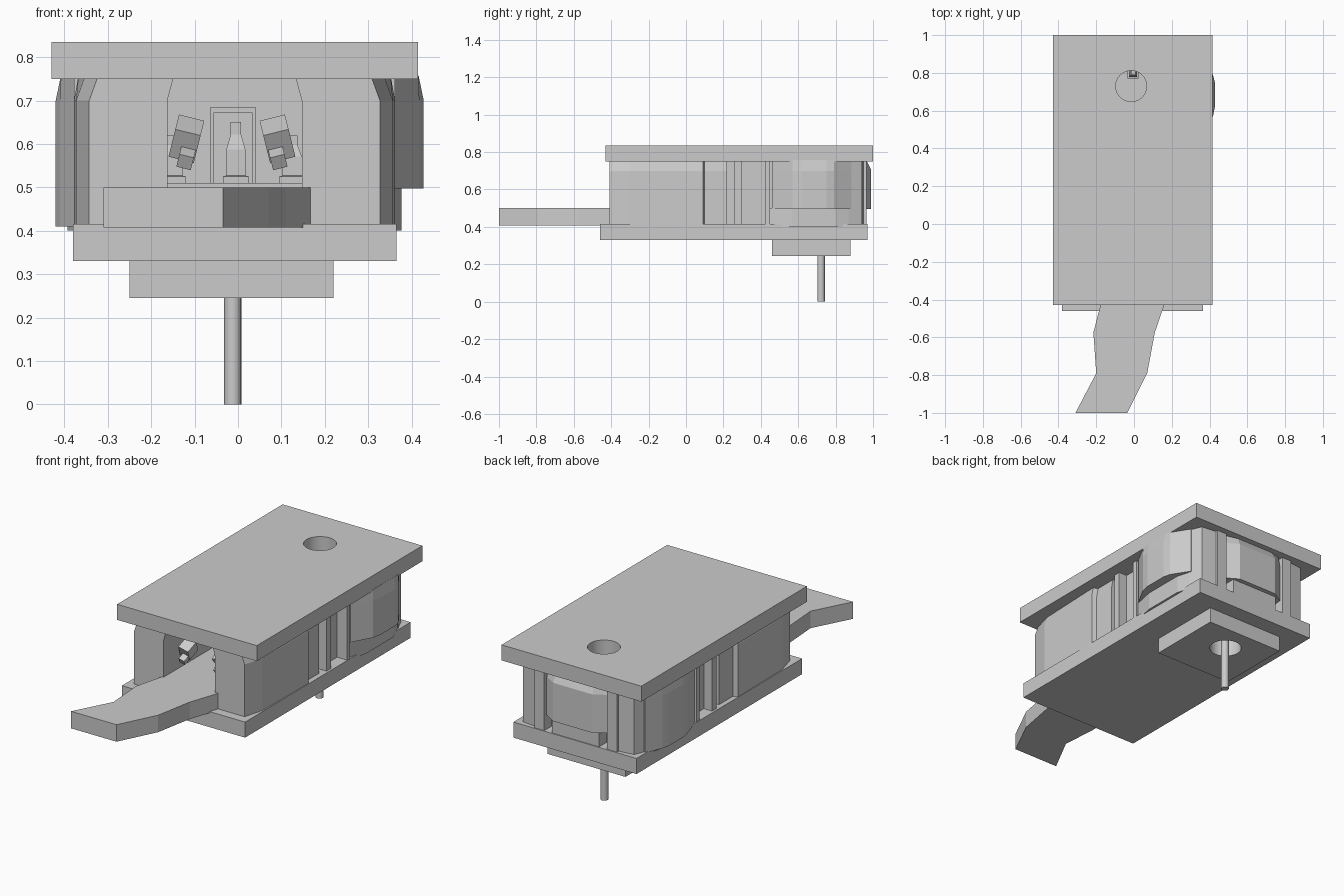
import bpy, bmesh
from mathutils import Vector, Matrix
from math import radians

if "Cube" in bpy.data.objects:
    bpy.data.objects.remove(bpy.data.objects["Cube"])

CX = -0.008  # symmetry axis of the building


def mesh_object(name, bm):
    bmesh.ops.recalc_face_normals(bm, faces=bm.faces)
    me = bpy.data.meshes.new(name)
    bm.to_mesh(me)
    bm.free()
    ob = bpy.data.objects.new(name, me)
    bpy.context.collection.objects.link(ob)
    return ob


def loft(name, rings):
    """Stack of (outline, z) rings joined into a closed solid."""
    bm = bmesh.new()
    loops = [[bm.verts.new((x, y, z)) for x, y in pts] for pts, z in rings]
    n = len(loops[0])
    for a, b in zip(loops, loops[1:]):
        for i in range(n):
            j = (i + 1) % n
            bm.faces.new((a[i], a[j], b[j], b[i]))
    bm.faces.new(loops[0][::-1])
    bm.faces.new(loops[-1])
    return mesh_object(name, bm)


def prism(name, pts, z0, z1):
    return loft(name, [(pts, z0), (pts, z1)])


def box(name, x0, x1, y0, y1, z0, z1):
    return prism(name, [(x0, y0), (x1, y0), (x1, y1), (x0, y1)], z0, z1)


def cylinder(name, x, y, r, z0, z1, n=24, r2=None):
    bm = bmesh.new()
    bmesh.ops.create_cone(bm, cap_ends=True, segments=n, radius1=r,
                          radius2=r if r2 is None else r2, depth=z1 - z0,
                          matrix=Matrix.Translation((x, y, (z0 + z1) / 2)))
    ob = mesh_object(name, bm)
    bpy.context.view_layer.objects.active = ob
    ob.select_set(True)
    bpy.ops.object.shade_smooth_by_angle(angle=radians(35))
    ob.select_set(False)
    return ob


def drill(ob, cutter):
    m = ob.modifiers.new("hole", 'BOOLEAN')
    m.operation = 'DIFFERENCE'
    m.solver = 'EXACT'
    m.object = cutter
    cutter.hide_render = True
    cutter.display_type = 'WIRE'


def side(pts, s):
    return [(CX + s * x, y) for x, y in pts]


# Plates: roof, floor and lower landing block
roof = box("roof", -0.43, 0.415, -0.43, 1.0, 0.75, 0.835)
floor = box("floor_plate", -0.38, 0.365, -0.46, 0.97, 0.33, 0.415)
base = box("base_block", -0.25, 0.22, 0.46, 0.88, 0.245, 0.33)
drill(roof, cylinder("roof_hole_cutter", -0.015, 0.73, 0.082, 0.7, 0.9, 32))
low = cylinder("base_hole_cutter", -0.015, 0.722, 0.082, 0.2, 0.4, 32)
drill(base, low)
drill(floor, low)

# Support pole
cylinder("pole", -0.012, 0.722, 0.02, 0.0, 0.405, 16)

# Bent entrance ramp running into the hall
prism("entrance_ramp", [(-0.31, -1), (-0.035, -1), (0.07, -0.79), (0.11, -0.575),
                        (0.17, -0.40), (0.15, 0.45), (-0.16, 0.45), (-0.17, -0.40),
                        (-0.215, -0.575), (-0.2, -0.79)], 0.407, 0.5)

# Chamber floor
prism("chamber_floor", side([(-0.2, 0.4), (0.2, 0.4), (0.32, 0.55), (0.32, 0.8),
                             (0.2, 0.9), (-0.2, 0.9), (-0.32, 0.8), (-0.32, 0.55)], 1), 0.41, 0.51)

# Mirrored side structures
for s, tag in ((-1, "left"), (1, "right")):
    # front wall block with bevelled outer corner and tapered top
    low_pts = [(0.155, -0.41), (0.335, -0.41), (0.365, -0.30), (0.37, 0.09),
               (0.345, 0.10), (0.345, 0.22), (0.155, 0.22)]
    top_pts = [(0.14, -0.41), (0.315, -0.41), (0.345, -0.30), (0.36, 0.09),
               (0.335, 0.10), (0.335, 0.22), (0.14, 0.22)]
    loft(tag + "_front_wall", [(side(low_pts, s), 0.41), (side(low_pts, s), 0.7),
                               (side(top_pts, s), 0.755)])
    # recessed wall and pilasters
    prism(tag + "_recess_wall", side([(0.27, 0.2), (0.31, 0.2), (0.31, 0.48), (0.27, 0.48)], s), 0.41, 0.755)
    prism(tag + "_pilaster", side([(0.30, 0.26), (0.36, 0.26), (0.36, 0.30), (0.30, 0.30)], s), 0.41, 0.755)
    prism(tag + "_pillar", side([(0.28, 0.425), (0.37, 0.425), (0.37, 0.45), (0.28, 0.45)], s), 0.41, 0.755)
    # bulging side bay
    reach, bottom = (0.436, 0.497) if s > 0 else (0.412, 0.41)
    bay = [(0.31, 0.46), (0.365, 0.46), (reach - 0.01, 0.57), (reach, 0.62),
           (reach, 0.75), (reach - 0.01, 0.79), (0.365, 0.885), (0.31, 0.885)]
    cap = [(min(x, reach - 0.012), y) for x, y in bay]
    loft(tag + "_bay", [(side(bay, s), bottom), (side(bay, s), 0.7), (side(cap, s), 0.758)])
    # wall under the bay
    prism(tag + "_bay_base", side([(0.31, 0.45), (0.36, 0.45), (0.385, 0.57), (0.385, 0.8),
                                   (0.36, 0.88), (0.31, 0.88)], s), 0.4, 0.5)
    # back corner walls
    prism(tag + "_back_corner", side([(0.34, 0.83), (0.365, 0.87), (0.335, 0.94), (0.25, 0.95),
                                      (0.25, 0.965), (0.19, 0.965), (0.19, 0.90), (0.29, 0.89)], s), 0.41, 0.755)
    # tilted lamp on the inner wall
    for part, size, off in (("lamp_head", (0.06, 0.07, 0.075), (0.105, -0.26, 0.612)),
                            ("lamp_lens", (0.034, 0.05, 0.034), (0.105, -0.29, 0.570))):
        bm = bmesh.new()
        bmesh.ops.create_cube(bm, size=1)
        rot = Matrix.Rotation(radians(-14 * s), 4, 'Y') @ Matrix.Rotation(radians(30), 4, 'X')
        bm.transform(Matrix.Translation(Vector((s * off[0] + CX * 0.5 - 0.01, off[1], off[2])))
                     @ rot @ Matrix.Diagonal((*size, 1)))
        mesh_object(tag + "_" + part, bm)

# Back bay: faceted window block with bevelled top and narrower foot
back = [(-0.19, 0.91), (0.19, 0.91), (0.185, 0.95), (0.12, 0.99), (-0.12, 0.99), (-0.185, 0.95)]
back_top = [(x * 0.95, min(y, 0.965)) for x, y in back]
loft("back_bay", [(side(back, 1), 0.495), (side(back, 1), 0.705), (side(back_top, 1), 0.755)])
box("back_bay_base", -0.15, 0.135, 0.90, 0.965, 0.41, 0.5)

# Doorway frame on the back wall
box("door_jamb_left", -0.065, -0.055, 0.88, 0.915, 0.51, 0.68)
box("door_jamb_right", 0.032, 0.042, 0.88, 0.915, 0.51, 0.68)
box("door_lintel", -0.065, 0.042, 0.88, 0.915, 0.672, 0.684)

# Bottle-shaped posts inside the chamber
for i, (x, y, h) in enumerate(((-0.005, 0.8, 0.14), (-0.15, 0.55, 0.11), (0.125, 0.55, 0.11))):
    sq = lambda r: [(x - r, y - r), (x + r, y - r), (x + r, y + r), (x - r, y + r)]
    loft("post_%d" % i, [(sq(0.03), 0.505), (sq(0.03), 0.525), (sq(0.022), 0.527),
                         (sq(0.022), 0.51 + h * 0.55), (sq(0.012), 0.51 + h * 0.8), (sq(0.012), 0.51 + h)])
